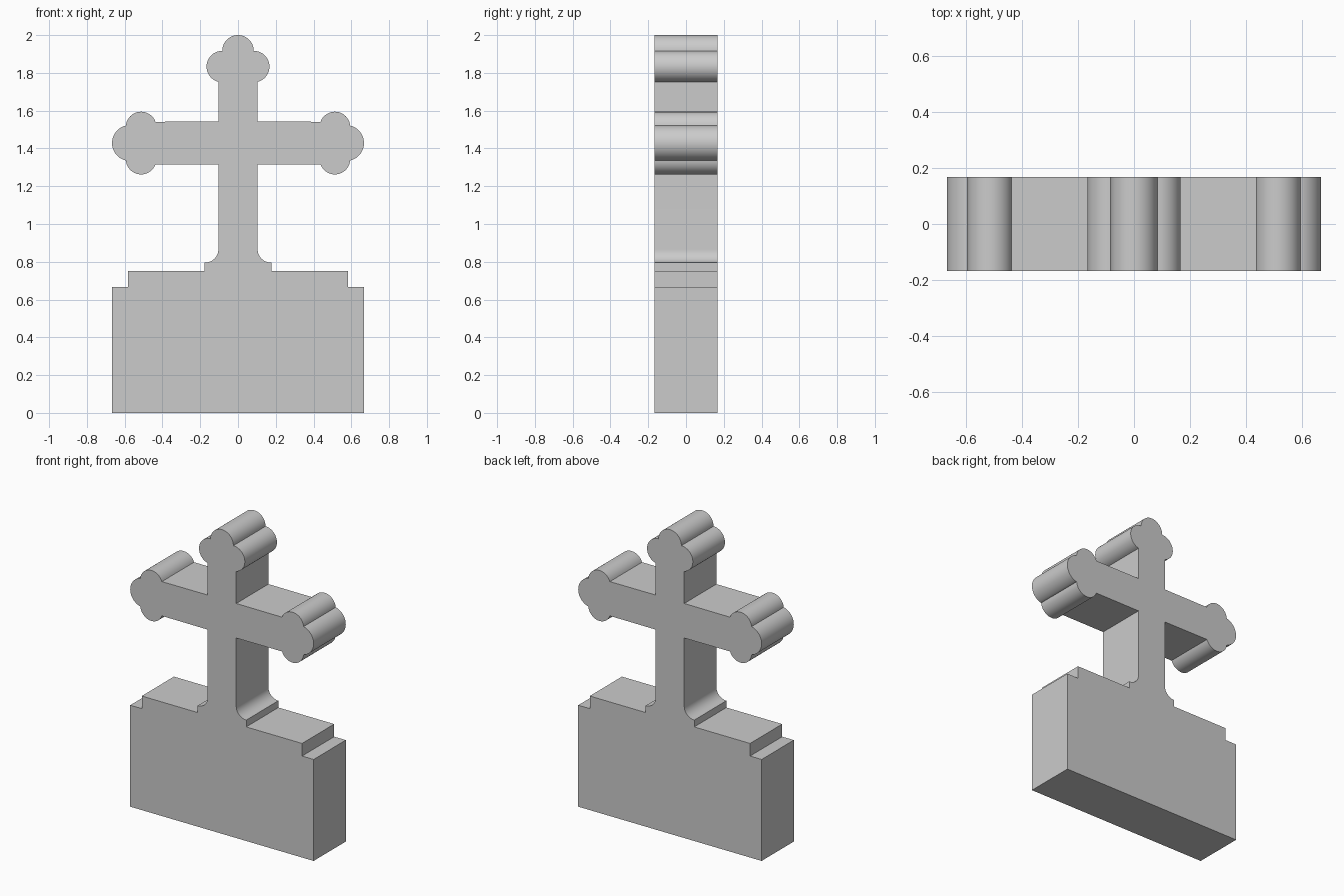
import bpy
import bmesh
from math import sin, cos, radians

if "Cube" in bpy.data.objects:
    bpy.data.objects.remove(bpy.data.objects["Cube"])

HALF_DEPTH = 0.167
ARM_Z = 1.4285


def arc(cx, cz, rx, rz, a0, a1, n=20):
    """Points along an elliptical arc, angles in degrees."""
    pts = []
    for i in range(n + 1):
        a = radians(a0 + (a1 - a0) * i / n)
        pts.append((cx + rx * cos(a), cz + rz * sin(a)))
    return pts


# Right half of the outline, from the ground up to the crown
right = [(0.667, 0), (0.667, 0.667), (0.583, 0.667), (0.583, 0.75), (0.177, 0.75)]
right += arc(0.177, 0.865, 0.073, 0.07, 270, 180, 12)                 # foot fillet
right += [(0.104, ARM_Z - 0.1135)]                                    # lower shaft
right += arc(0.513, ARM_Z - 0.085, 0.081, 0.081, 200, 355)            # lower arm lobe
right += arc(0.572, ARM_Z, 0.095, 0.095, -76, 76)                     # end arm lobe
right += arc(0.513, ARM_Z + 0.085, 0.081, 0.081, 5, 160)              # upper arm lobe
right += [(0.104, ARM_Z + 0.1135)]                                    # upper shaft
right += arc(0.0833, 1.8333, 0.0833, 0.0833, -75.5, 90)               # side crown lobe
right += arc(0, 1.9167, 0.0833, 0.0833, 0, 90)[1:]                    # top crown lobe

# Mirror to the left, sharing the top centre point
outline = right + [(-x, z) for x, z in reversed(right[:-1])]

# Extrude the outline front to back
bm = bmesh.new()
face = bm.faces.new([bm.verts.new((x, -HALF_DEPTH, z)) for x, z in outline])
new = bmesh.ops.extrude_face_region(bm, geom=[face])["geom"]
bmesh.ops.translate(bm, vec=(0, 2 * HALF_DEPTH, 0),
                    verts=[g for g in new if isinstance(g, bmesh.types.BMVert)])
if not any(len(f.verts) > 4 and f.calc_center_median().y < 0 for f in bm.faces):
    bm.faces.new([v for v in bm.verts if v.co.y < 0])
bmesh.ops.recalc_face_normals(bm, faces=bm.faces)
mesh = bpy.data.meshes.new("cross_on_plinth")
bm.to_mesh(mesh)
bm.free()
monument = bpy.data.objects.new("cross_on_plinth", mesh)
bpy.context.collection.objects.link(monument)

# Smooth lobes, sharp corners
bpy.context.view_layer.objects.active = monument
monument.select_set(True)
bpy.ops.object.shade_smooth_by_angle(angle=radians(25))
